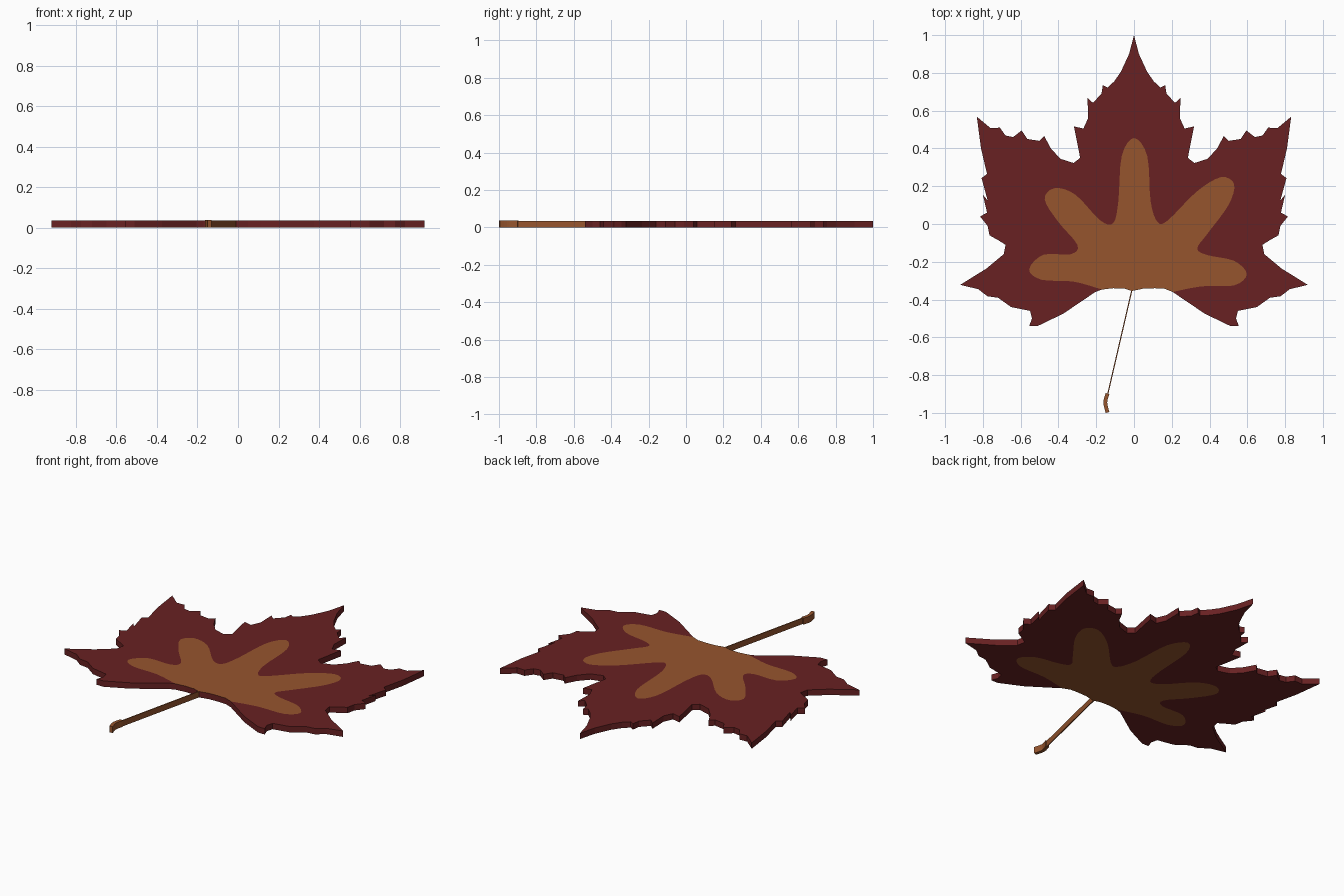
import bpy, bmesh
from mathutils import Vector

if "Cube" in bpy.data.objects:
    bpy.data.objects.remove(bpy.data.objects["Cube"])

H = 0.035  # leaf thickness


def material(name, rgb):
    m = bpy.data.materials.new(name)
    m.diffuse_color = (*rgb, 1)
    m.use_nodes = True
    m.node_tree.nodes["Principled BSDF"].inputs["Base Color"].default_value = m.diffuse_color
    return m


RED = material("dark red", (0.140, 0.0155, 0.0165))
GOLD = material("golden brown", (0.305, 0.091, 0.027))


def slab(name, loops, mats, height):
    """Extrude flat outlines sharing vertices into one solid slab."""
    bm = bmesh.new()
    cache = {}

    def vert(p):
        key = (round(p[0], 4), round(p[1], 4))
        if key not in cache:
            cache[key] = bm.verts.new((key[0], key[1], 0))
        return cache[key]

    caps = []
    for i, loop in enumerate(loops):
        f = bm.faces.new([vert(p) for p in loop])
        f.material_index = i
        caps.append(f)
    bmesh.ops.recalc_face_normals(bm, faces=caps)
    # side walls on outer edges only, coloured like the cap they border
    top = {v: bm.verts.new((v.co.x, v.co.y, height)) for v in list(bm.verts)}
    for e in [e for e in bm.edges if len(e.link_faces) == 1]:
        a, b = e.verts
        f = bm.faces.new((a, b, top[b], top[a]))
        f.material_index = e.link_faces[0].material_index
    for f in caps:
        g = bm.faces.new([top[v] for v in f.verts])
        g.material_index = f.material_index
    bmesh.ops.recalc_face_normals(bm, faces=bm.faces[:])
    bmesh.ops.triangulate(bm, faces=[f for f in bm.faces if len(f.verts) > 4],
                          ngon_method='EAR_CLIP')
    me = bpy.data.meshes.new(name)
    bm.to_mesh(me)
    bm.free()
    for m in mats:
        me.materials.append(m)
    ob = bpy.data.objects.new(name, me)
    bpy.context.collection.objects.link(ob)
    return ob


def spline(pts, n=4):
    """Smooth curve through the points."""
    p = [Vector(q) for q in [pts[0]] + pts + [pts[-1]]]
    out = []
    for a, b, c, d in zip(p, p[1:], p[2:], p[3:]):
        for k in range(n):
            t = k / n
            out.append(tuple(0.5 * (2 * b + (c - a) * t + (2 * a - 5 * b + 4 * c - d) * t ** 2
                                    + (3 * b - a - 3 * c + d) * t ** 3)))
    return out + [pts[-1]]


def ribbon(pts, w):
    """Constant-width outline along a path."""
    p = [Vector(q) for q in pts]
    left, right = [], []
    for i, q in enumerate(p):
        d = (p[min(i + 1, len(p) - 1)] - p[max(i - 1, 0)]).normalized()
        n = Vector((-d.y, d.x)) * w / 2
        left.append(q + n)
        right.append(q - n)
    return left + right[::-1]


# Toothed right edge, from top point down to the base
edge = [(0.026, 0.90), (0.07, 0.805), (0.105, 0.755), (0.14, 0.722), (0.165, 0.735),
        (0.172, 0.69), (0.20, 0.66), (0.218, 0.642), (0.246, 0.667), (0.243, 0.56),
        (0.268, 0.505), (0.318, 0.517), (0.285, 0.35), (0.32, 0.323), (0.39, 0.345),
        (0.44, 0.40), (0.475, 0.465), (0.50, 0.44), (0.565, 0.45), (0.595, 0.495),
        (0.64, 0.46), (0.68, 0.468), (0.71, 0.51), (0.76, 0.508), (0.832, 0.568),
        (0.81, 0.40), (0.778, 0.265), (0.807, 0.243), (0.775, 0.125), (0.80, 0.155),
        (0.778, 0.06), (0.815, 0.04), (0.775, -0.01), (0.765, -0.06), (0.72, -0.085),
        (0.68, -0.11), (0.69, -0.16), (0.78, -0.235), (0.92, -0.322), (0.825, -0.345),
        (0.775, -0.383), (0.72, -0.39), (0.65, -0.44), (0.55, -0.46), (0.54, -0.50),
        (0.555, -0.54), (0.51, -0.54), (0.375, -0.475), (0.205, -0.36)]
left_edge = [(-x, y) for x, y in edge]
tip = (0, 1.0)

# Rounded inner patch, right base round to left base
inner = spline([(0.205, -0.36), (0.36, -0.33), (0.53, -0.325), (0.597, -0.265), (0.53, -0.195),
                (0.39, -0.165), (0.335, -0.13), (0.39, -0.05), (0.50, 0.10), (0.53, 0.21),
                (0.46, 0.248), (0.33, 0.17), (0.18, 0.02), (0.125, 0.01), (0.088, 0.12),
                (0.07, 0.36), (0, 0.455), (-0.065, 0.36), (-0.083, 0.12), (-0.11, 0.005),
                (-0.18, 0.02), (-0.31, 0.155), (-0.42, 0.19), (-0.473, 0.13), (-0.40, 0.01),
                (-0.30, -0.11), (-0.335, -0.16), (-0.48, -0.163), (-0.555, -0.24),
                (-0.49, -0.295), (-0.32, -0.305), (-0.17, -0.347)])
base = [(-0.11, -0.34), (-0.05, -0.342), (-0.012, -0.355), (0.05, -0.342), (0.11, -0.34),
        (0.16, -0.342)]

# Leaf blade: red border plus golden patch
red = [inner[-1]] + left_edge[::-1] + [tip] + edge + inner[1:-1]
slab("leaf_blade", [red, inner + base], [RED, GOLD], H)

# Thin upright stem and its curved, thicker end
slab("stem", [ribbon([(-0.012, -0.353), (-0.14, -0.905)], 0.006)], [GOLD], H)
slab("stem_end", [ribbon(spline([(-0.140, -0.898), (-0.152, -0.945), (-0.140, -0.998)]), 0.02)],
     [GOLD], 0.038)
